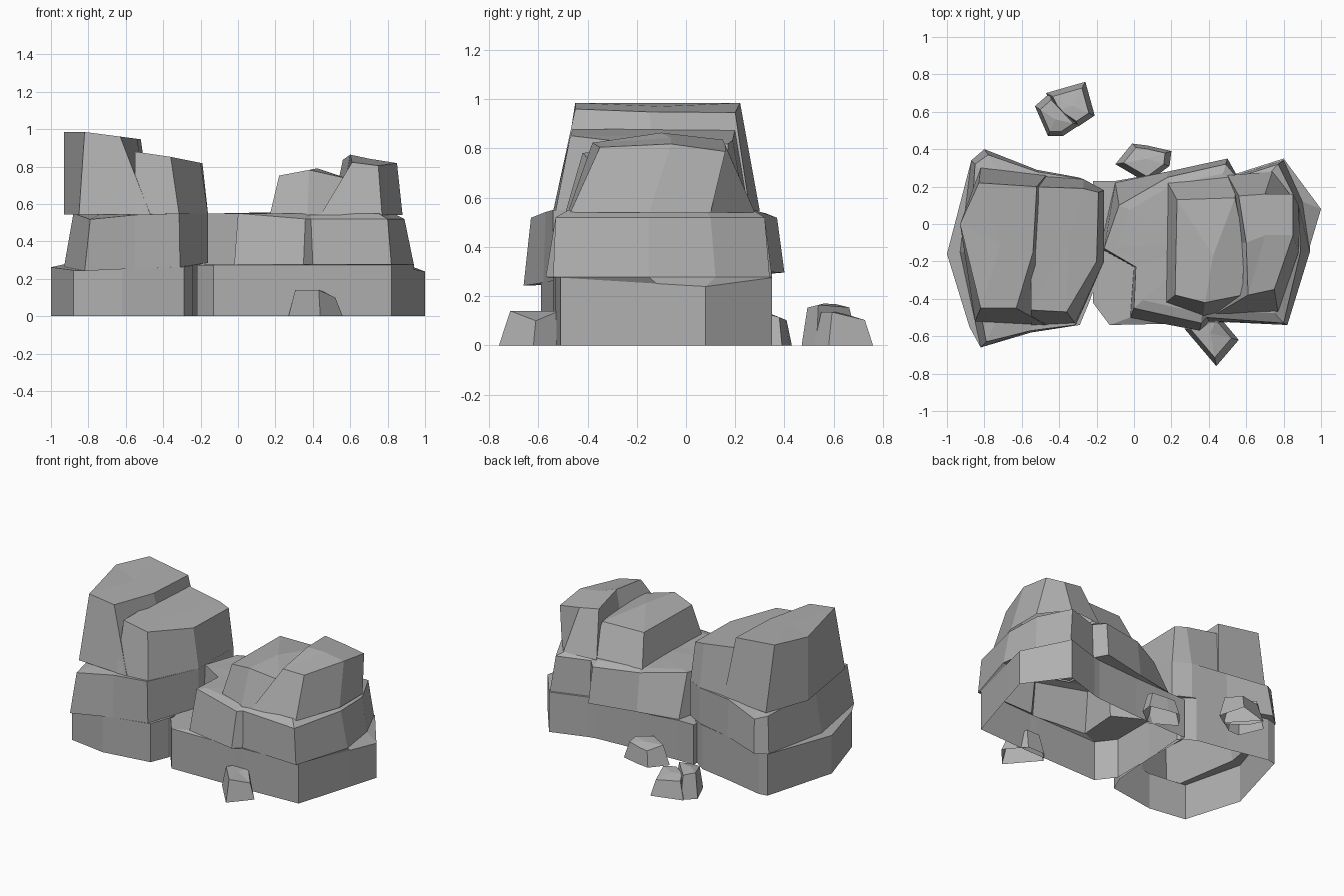
import bpy
import bmesh
from mathutils import Vector

default_cube = bpy.data.objects.get("Cube")
if default_cube:
    bpy.data.objects.remove(default_cube, do_unlink=True)

# One plain stone colour
stone = bpy.data.materials.new("stone grey")
stone.use_nodes = True
stone_colour = (.43, .43, .43, 1)
stone.diffuse_color = stone_colour
shader = next(n for n in stone.node_tree.nodes if n.type == "BSDF_PRINCIPLED")
shader.inputs["Base Color"].default_value = stone_colour


def ring(outline, height, scale=1):
    """Lift an outline to a height; the height may be a rule of x and y."""
    centre = sum((Vector(p) for p in outline), Vector((0, 0))) / len(outline)
    points = []
    for p in outline:
        flat = centre + (Vector(p) - centre) * scale
        z = height(flat.x, flat.y) if callable(height) else height
        points.append((flat.x, flat.y, z))
    return points


def rock(name, rings, crown=None):
    """Stack anticlockwise rings into a faceted shell, open below.
    A crown rule closes the top with facets that meet in the middle."""
    bm = bmesh.new()
    loops = [[bm.verts.new(p) for p in points] for points in rings]
    for low, high in zip(loops, loops[1:]):
        count = len(low)
        for i in range(count):
            j = (i + 1) % count
            bm.faces.new((low[i], low[j], high[j], high[i]))
    if crown:
        top = loops[-1]
        middle = sum((v.co for v in top), Vector()) / len(top)
        middle.z = crown(middle.x, middle.y)
        hub = bm.verts.new(middle)
        for a, b in zip(top, top[1:] + top[:1]):
            bm.faces.new((a, b, hub))
    mesh = bpy.data.meshes.new(name)
    bm.to_mesh(mesh)
    bm.free()
    mesh.materials.append(stone)
    obj = bpy.data.objects.new(name, mesh)
    bpy.context.collection.objects.link(obj)


# Tall stack: base slab and overhanging middle layer in one hollow shell
base = [(-1, -.16), (-.88, -.55), (-.62, -.59), (-.29, -.54), (-.24, -.42),
        (-.2, .18), (-.3, .25), (-.52, .29), (-.8, .35), (-.86, .34)]
middle = [(-.93, -.15), (-.82, -.66), (-.55, -.58), (-.31, -.54), (-.16, -.2),
          (-.16, .18), (-.27, .24), (-.52, .29), (-.8, .4), (-.87, .34)]
ledge = [(-.88, -.15), (-.79, -.63), (-.55, -.57), (-.315, -.54), (-.16, -.2),
         (-.16, .18), (-.27, .24), (-.52, .28), (-.78, .37), (-.85, .32)]


def seam_height(x, y):
    return .3 + .05 * y + .03 * x


def ledge_height(x, y):
    return .55 - .4 * max(0, abs(y + .13) - .42)


rock("tall_stack_lower_layers", [ring(base, 0), ring(base, seam_height),
                                 ring(middle, seam_height),
                                 ring(ledge, ledge_height),
                                 ring(ledge, .55, .75)])

# Highest block of the tall stack
foot = [(-.93, 0), (-.85, -.52), (-.47, -.54), (-.46, -.1), (-.47, .26), (-.82, .3)]
head = [(-.93, 0), (-.82, -.45), (-.63, -.45), (-.54, -.15), (-.52, .2), (-.83, .22)]


def peak_slope(x, y):
    return min(.985, .985 - .13 * (x + .82))


rock("tall_stack_peak", [ring(foot, .545, .8), ring(foot, .545),
                         ring(head, peak_slope)], peak_slope)

# Lower shoulder leaning on the highest block
foot = [(-.55, -.54), (-.315, -.53), (-.16, -.2), (-.16, .18), (-.27, .24), (-.55, .26)]
head = [(-.55, -.46), (-.36, -.47), (-.2, -.2), (-.19, .17), (-.27, .19), (-.55, .2)]


def shoulder_slope(x, y):
    return min(.88, .78 - .2 * x)


rock("tall_stack_shoulder", [ring(foot, .545), ring(head, shoulder_slope)],
     shoulder_slope)

# Wide stack: base slab and middle layer, with a cleft in front and behind
base = [(-.22, -.42), (-.13, -.54), (.35, -.53), (.4, -.53), (.82, -.51),
        (.94, -.12), (1, .08), (.8, .35), (.55, .27), (.5, .26),
        (.18, .24), (-.1, .23), (-.22, .23)]
middle = [(0, -.23), (-.02, -.5), (.35, -.57), (.4, -.52), (.82, -.54),
          (.94, -.15), (.9, .12), (.8, .34), (.55, .26), (.5, .35),
          (.18, .28), (-.1, .22), (-.18, -.13)]
ledge = [(.01, -.23), (0, -.45), (.36, -.53), (.39, -.5), (.8, -.53),
         (.89, -.15), (.88, .1), (.77, .32), (.55, .25), (.49, .32),
         (.18, .25), (-.08, .1), (-.16, -.13)]


def wide_seam(x, y):
    return min(.275, .275 - .2 * (x - .82))


def wide_ledge(x, y):
    return .55 - .03 * min(1, max(0, x / .36))


def wide_crown(x, y):
    return .56


rock("wide_stack_lower_layers", [ring(base, 0), ring(base, wide_seam),
                                 ring(middle, .277), ring(ledge, wide_ledge),
                                 ring(ledge, .55, .88)], wide_crown)

# Low block on the wide stack, dipping into the crevice
foot = [(.17, -.42), (.37, -.49), (.5, -.46), (.6, -.1), (.55, .26), (.18, .22)]
head = [(.22, -.38), (.38, -.42), (.58, -.38), (.59, -.1), (.54, .14), (.23, .13)]


def low_slope(x, y):
    return min(.71 + .19 * x, .79 - .35 * (x - .43))


rock("wide_stack_low_block", [ring(foot, .54), ring(head, low_slope)], low_slope)

# Ridged block on the wide stack
foot = [(.44, -.48), (.77, -.47), (.88, -.15), (.88, .1), (.74, .28), (.5, .26),
        (.54, -.1)]
head = [(.61, -.38), (.75, -.35), (.85, -.06), (.85, .16), (.7, .16), (.56, .15),
        (.6, -.1)]


def ridge_slope(x, y):
    return .96 - .16 * x - .14 * abs(y + .1)


rock("wide_stack_ridge_block", [ring(foot, .54), ring(head, ridge_slope)],
     ridge_slope)

# Small stones on the ground; the loose one is split into two lumps
rubble = {
    "front_stone": ([(.27, -.56), (.44, -.76), (.56, -.62), (.45, -.49), (.32, -.49)],
                    lambda x, y: .14 - max(0, x - .44) * .5),
    "back_stone": ([(-.1, .32), (.07, .22), (.19, .31), (.2, .39), (.07, .42),
                    (-.01, .43)],
                   lambda x, y: .13 - max(0, y - .34) * .4),
    "loose_stone_tall_lump": ([(-.53, .63), (-.46, .47), (-.38, .47), (-.29, .53),
                               (-.45, .7)],
                              lambda x, y: .175 - abs(y - .58) * .25),
    "loose_stone_low_lump": ([(-.47, .7), (-.42, .6), (-.3, .52), (-.21, .58),
                              (-.26, .76)],
                             lambda x, y: .135 - max(0, y - .62) * .3),
}
for name, (outline, slope) in rubble.items():
    rock(name, [ring(outline, 0), ring(outline, slope, .74)], slope)
